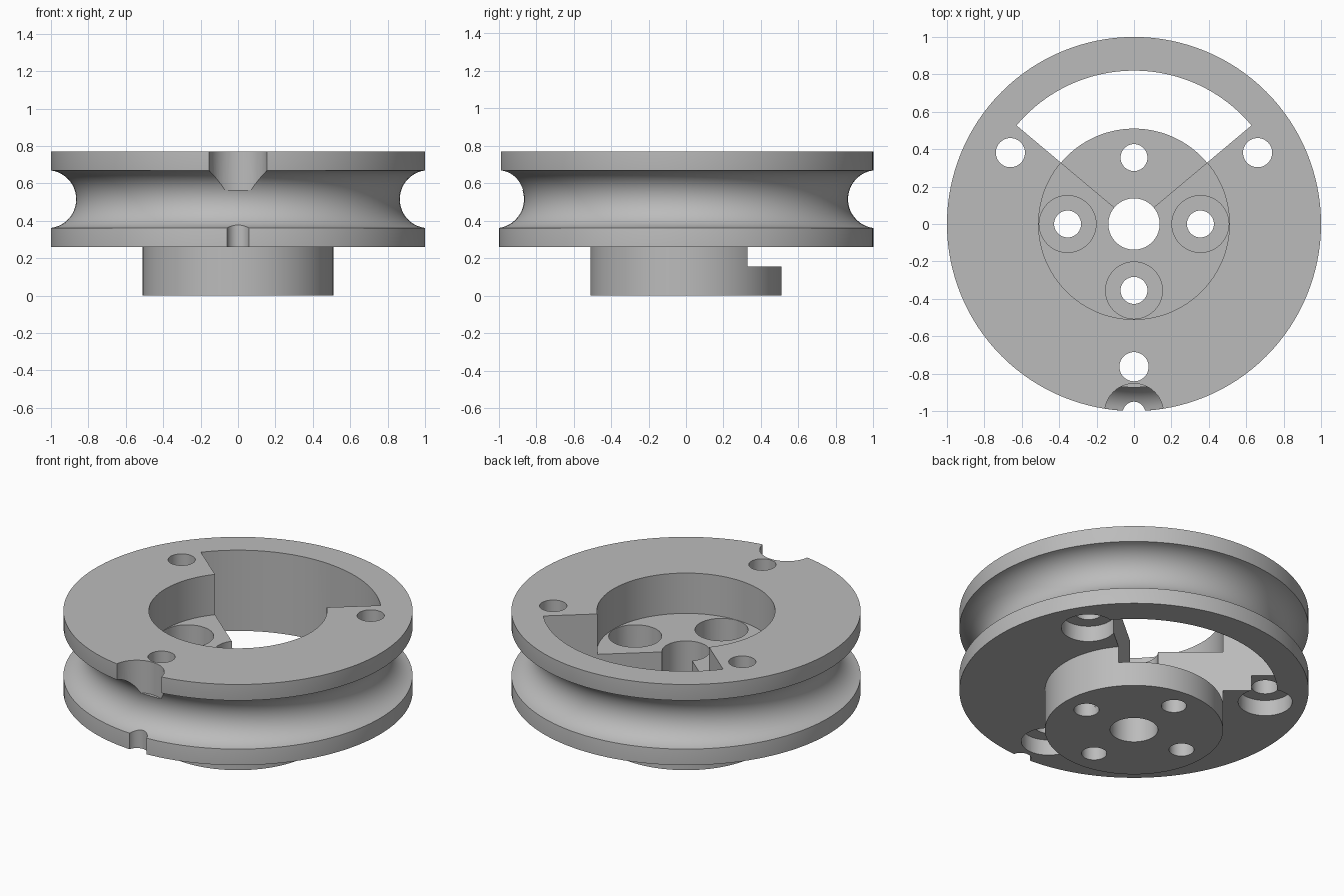
import bpy, bmesh, math
from math import cos, sin, pi, radians

cube = bpy.data.objects.get("Cube")
if cube:
    bpy.data.objects.remove(cube, do_unlink=True)

SEGMENTS = 128
BASE, FLANGE_TOP, GROOVE_LOW, GROOVE_HIGH = 0.26, 0.77, 0.36, 0.67
HUB_R, BORE_R, FLOOR, SHELF = 0.51, 0.137, 0.515, 0.155

grey = bpy.data.materials.new("plain_grey")
grey.use_nodes = True
COLOUR = (0.5, 0.5, 0.5, 1)
grey.diffuse_color = COLOUR
grey.node_tree.nodes["Principled BSDF"].inputs["Base Color"].default_value = COLOUR


def make_object(name, bm):
    bmesh.ops.recalc_face_normals(bm, faces=bm.faces)
    mesh = bpy.data.meshes.new(name)
    bm.to_mesh(mesh)
    bm.free()
    mesh.materials.append(grey)
    obj = bpy.data.objects.new(name, mesh)
    bpy.context.collection.objects.link(obj)
    return obj


def lathe(name, profile):
    """Revolve a closed (radius, height) profile around z."""
    bm = bmesh.new()
    rings = [[bm.verts.new((r * cos(2 * pi * i / SEGMENTS), r * sin(2 * pi * i / SEGMENTS), z))
              for r, z in profile] for i in range(SEGMENTS)]
    n = len(profile)
    for i, ring in enumerate(rings):
        after = rings[(i + 1) % SEGMENTS]
        for j in range(n):
            k = (j + 1) % n
            bm.faces.new((ring[j], after[j], after[k], ring[k]))
    return make_object(name, bm)


def prism(name, outline, z0, z1):
    """Extrude a flat outline from z0 to z1."""
    bm = bmesh.new()
    face = bm.faces.new([bm.verts.new((x, y, z0)) for x, y in outline])
    grown = bmesh.ops.extrude_face_region(bm, geom=[face])["geom"]
    bmesh.ops.translate(bm, vec=(0, 0, z1 - z0),
                        verts=[g for g in grown if isinstance(g, bmesh.types.BMVert)])
    return make_object(name, bm)


def arc(cx, cy, r, start, end, steps):
    return [(cx + r * cos(start + (end - start) * i / steps),
             cy + r * sin(start + (end - start) * i / steps)) for i in range(steps + 1)]


def cut(body, cutter):
    mod = body.modifiers.new("cut", "BOOLEAN")
    mod.operation, mod.solver, mod.object = "DIFFERENCE", "EXACT", cutter
    graph = bpy.context.evaluated_depsgraph_get()
    mesh = bpy.data.meshes.new_from_object(body.evaluated_get(graph))
    body.modifiers.clear()
    body.data = mesh
    bpy.data.objects.remove(cutter, do_unlink=True)


def drill(body, x, y, r, z0, z1):
    cut(body, prism("drill", arc(x, y, r, 0, 2 * pi, 48)[:-1], z0, z1))


# Grooved wheel with hub and stepped centre bore
groove = arc(1.02, (GROOVE_LOW + GROOVE_HIGH) / 2, 0.155, 1.5 * pi, 0.5 * pi, 24)[1:-1]
profile = [(BORE_R, 0), (HUB_R, 0), (HUB_R, BASE), (1, BASE), (1, GROOVE_LOW)]
profile += groove
profile += [(1, GROOVE_HIGH), (1, FLANGE_TOP), (HUB_R, FLANGE_TOP), (HUB_R, FLOOR), (BORE_R, FLOOR)]
wheel = lathe("grooved_wheel", profile)

# Fan-shaped window down to the hub shelf
fan = [(0, 0)] + arc(0, 0, 0.82, radians(40), radians(140), 40)
cut(wheel, prism("fan_window", fan, SHELF, 1))

# Four hub holes, three of them counterbored
for k in range(4):
    x, y = 0.355 * cos(k * pi / 2), 0.355 * sin(k * pi / 2)
    drill(wheel, x, y, 0.072, -0.1, 1)
    if k != 1:
        drill(wheel, x, y, 0.152, SHELF, 1)

# Three flange holes, counterbored from below
for angle in (30, 150, 270):
    x, y = 0.763 * cos(radians(angle)), 0.763 * sin(radians(angle))
    drill(wheel, x, y, 0.078, 0.1, 1)
    drill(wheel, x, y, 0.155, 0.1, BASE + 0.1)

# Front rim notch: wide pocket above, narrow slot through
drill(wheel, 0, -1.01, 0.157, 0.565, 1)
drill(wheel, 0, -1.01, 0.06, 0.1, 1)

# Smooth curved surfaces, sharp machined edges
bpy.ops.object.select_all(action="DESELECT")
wheel.select_set(True)
bpy.context.view_layer.objects.active = wheel
bpy.ops.object.shade_smooth_by_angle(angle=radians(25))
